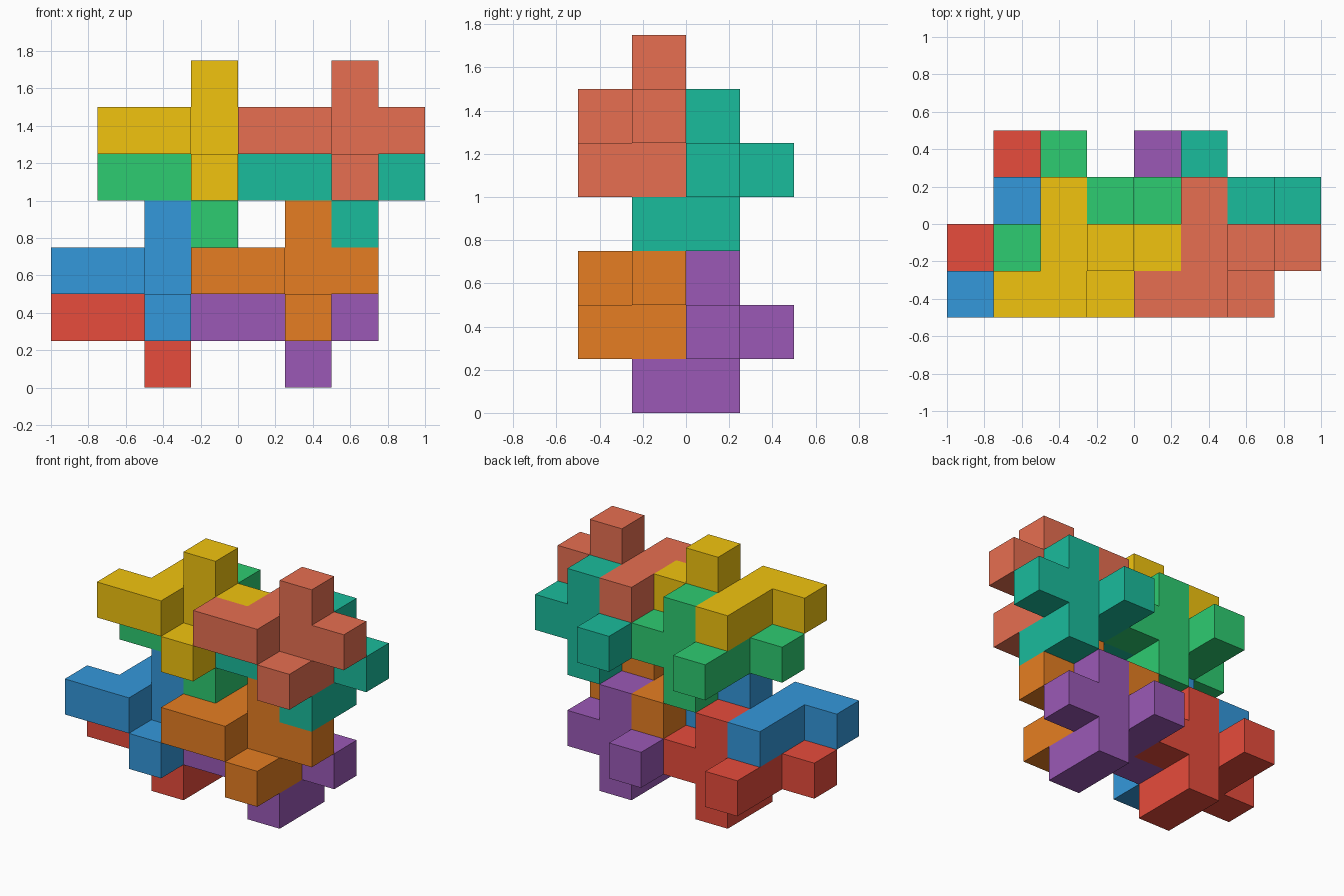
import bpy
import bmesh
from mathutils import Color, Vector

if "Cube" in bpy.data.objects:
    bpy.data.objects.remove(bpy.data.objects["Cube"])

CELL = 0.25                       # edge length of one cube
ORIGIN = Vector((-1.0, -0.5, 0))  # corner of cell (0, 0, 0)

# One nine-cube piece: every block is a shifted copy of it
PIECE = [(0, 0, 0), (1, 0, 0), (1, 1, 0), (1, 2, 0), (2, 1, 0), (3, 1, 0),
         (2, 1, 1), (2, 1, -1), (2, 0, -1)]

# Lattice steps between neighbouring blocks
RIGHT, BACK, UP = Vector((3, 0, 0)), Vector((0, 1, -1)), Vector((1, 0, 3))
START = Vector((0, 0, 2))


def make_material(name, rgb):
    """Material from a display colour, stored as linear."""
    mat = bpy.data.materials.new(name)
    mat.diffuse_color = (*Color(rgb).from_srgb_to_scene_linear(), 1.0)
    mat.use_nodes = True
    mat.node_tree.nodes["Principled BSDF"].inputs["Base Color"].default_value = mat.diffuse_color
    return mat


def add_piece(name, shift, rgb):
    """Outer skin of the joined cubes, with coplanar faces merged."""
    cells = {tuple(int(v) for v in Vector(c) + shift) for c in PIECE}
    bm = bmesh.new()
    for cell in sorted(cells):
        for axis in range(3):
            for side in (0, 1):
                step = [0, 0, 0]
                step[axis] = 2 * side - 1
                if tuple(a + b for a, b in zip(cell, step)) in cells:
                    continue
                u, v = (axis + 1) % 3, (axis + 2) % 3
                corners = []
                for du, dv in ((0, 0), (1, 0), (1, 1), (0, 1)):
                    p = list(cell)
                    p[axis] += side
                    p[u] += du
                    p[v] += dv
                    corners.append(bm.verts.new(ORIGIN + Vector(p) * CELL))
                bm.faces.new(corners if side else corners[::-1])
    bmesh.ops.remove_doubles(bm, verts=bm.verts[:], dist=0.001)
    bmesh.ops.dissolve_limit(bm, angle_limit=0.01,
                             verts=bm.verts[:], edges=bm.edges[:])
    mesh = bpy.data.meshes.new(name)
    bm.to_mesh(mesh)
    bm.free()
    mesh.materials.append(make_material(name + "_paint", rgb))
    obj = bpy.data.objects.new(name, mesh)
    bpy.context.collection.objects.link(obj)


# Colours keyed by (right, back, up) lattice position
BLOCKS = {
    (0, 0, 0): ("blue_block", (0.204, 0.596, 0.859)),
    (1, 0, 0): ("orange_block", (0.902, 0.494, 0.133)),
    (0, 1, 0): ("red_block", (0.906, 0.298, 0.235)),
    (1, 1, 0): ("purple_block", (0.608, 0.349, 0.714)),
    (0, 0, 1): ("yellow_block", (0.945, 0.769, 0.059)),
    (1, 0, 1): ("salmon_block", (0.906, 0.435, 0.318)),
    (0, 1, 1): ("green_block", (0.180, 0.800, 0.443)),
    (1, 1, 1): ("teal_block", (0.102, 0.737, 0.612)),
}

for (i, j, k), (name, rgb) in BLOCKS.items():
    add_piece(name, START + i * RIGHT + j * BACK + k * UP, rgb)
